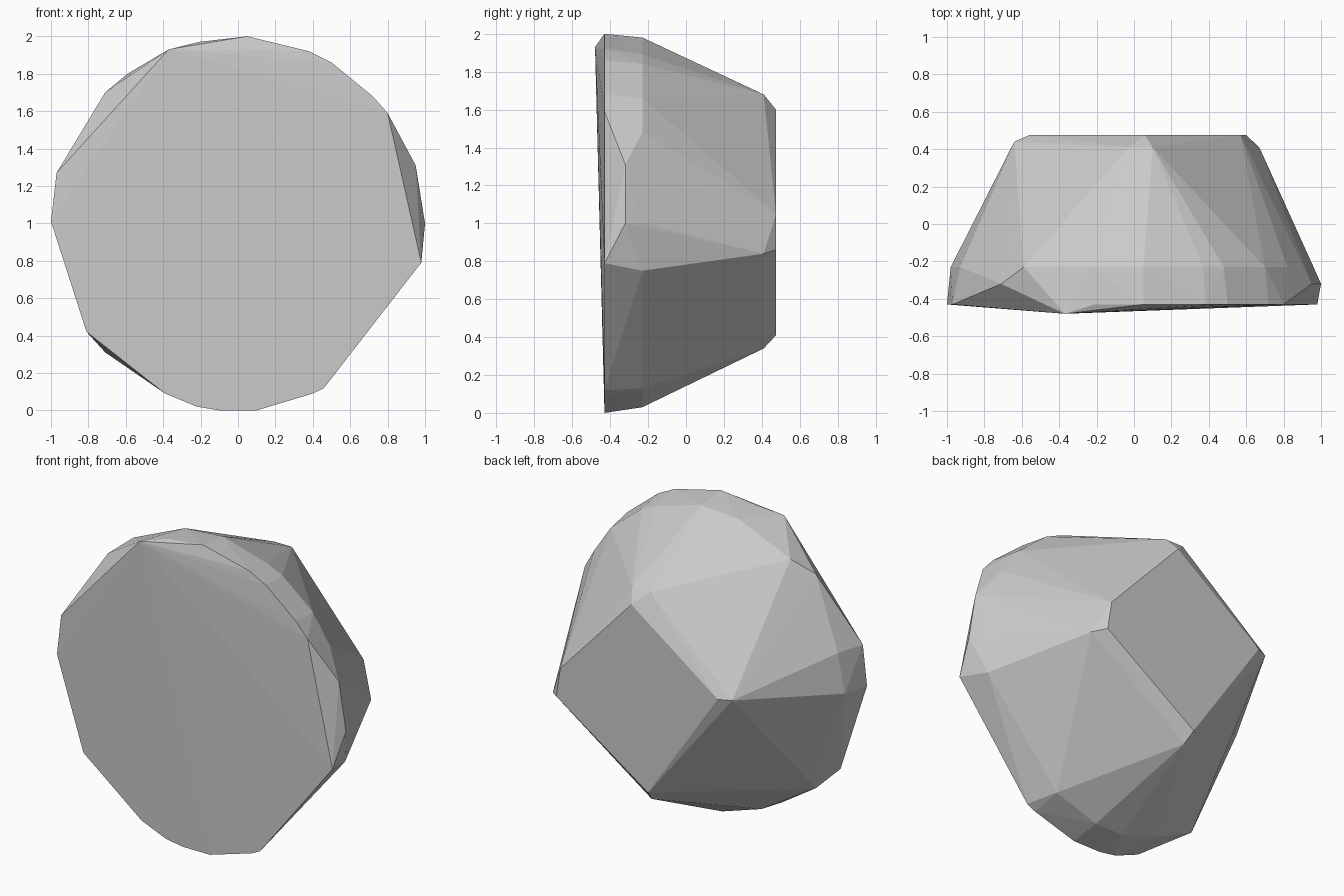
import bpy, bmesh

# Cross-sections of the stone from front to back: depth y -> (x, z) corners
sections = {
    # raised corner of the broad front facet
    -0.48: [(-0.37, 1.93)],
    # rim of the front facet
    -0.43: [(-1.0, 1.01), (-0.97, 1.27), (-0.21, 1.97), (0.05, 2.0), (0.38, 1.92),
            (0.5, 1.86), (0.72, 1.68), (0.8, 1.59), (0.98, 0.79), (0.46, 0.12),
            (0.4, 0.09), (0.1, 0.0), (-0.1, 0.0), (-0.22, 0.02), (-0.39, 0.09),
            (-0.81, 0.42)],
    # chips just behind the rim
    -0.32: [(-0.71, 1.7), (0.95, 1.31), (1.0, 1.0), (-0.71, 0.31)],
    # girdle
    -0.23: [(-0.98, 1.03), (-0.93, 1.28), (-0.59, 1.8), (-0.22, 1.96), (0.05, 1.98),
            (0.37, 1.89), (0.48, 1.84), (0.7, 1.66), (0.82, 1.48), (0.96, 1.0),
            (0.93, 0.75), (0.4, 0.13), (0.1, 0.03), (-0.1, 0.03), (-0.38, 0.12)],
    # worn corners around the back facet
    0.41: [(-0.03, 1.68), (0.1, 1.68), (0.67, 0.84), (-0.04, 0.34)],
    0.44: [(-0.64, 1.15)],
    # flat back facet
    0.475: [(0.06, 1.6), (0.6, 0.86), (0.57, 1.05), (-0.06, 0.41), (-0.56, 1.15)],
}

grey = bpy.data.materials.new("stone grey")
grey.diffuse_color = (0.6, 0.6, 0.6, 1)

# Wrap the sections in a faceted convex skin
bm = bmesh.new()
for y, corners in sections.items():
    for x, z in corners:
        bm.verts.new((x, y, z))
hull = bmesh.ops.convex_hull(bm, input=bm.verts[:])
inner = {g for g in hull["geom_interior"] + hull["geom_unused"]
         if isinstance(g, bmesh.types.BMVert)}
bmesh.ops.delete(bm, geom=list(inner), context='VERTS')
bmesh.ops.recalc_face_normals(bm, faces=bm.faces[:])

mesh = bpy.data.meshes.new("stone")
bm.to_mesh(mesh)
bm.free()
mesh.materials.append(grey)
stone = bpy.data.objects.new("stone", mesh)
bpy.context.collection.objects.link(stone)
